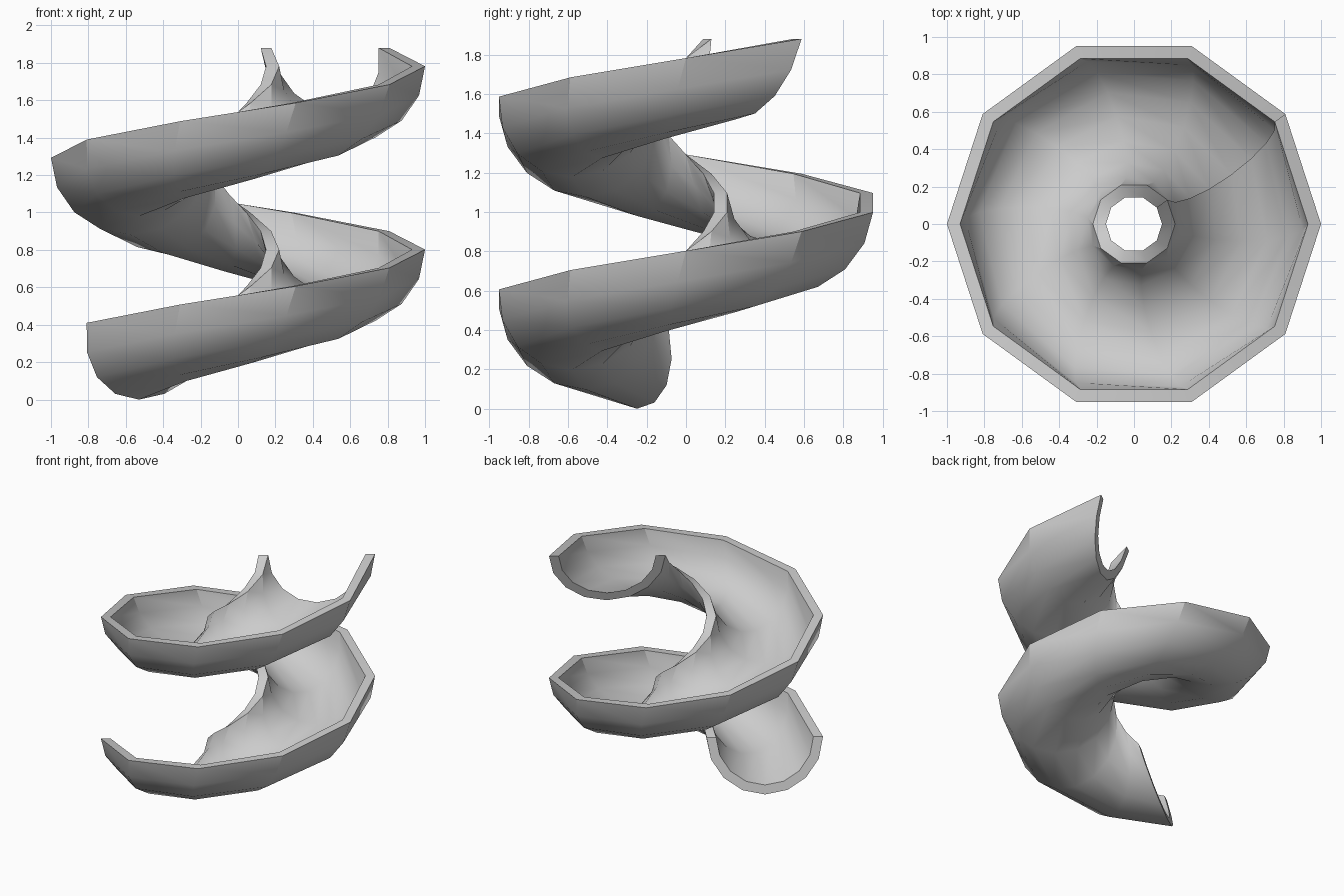
import bpy, bmesh
from math import sin, cos, pi, radians

cube = bpy.data.objects.get("Cube")
if cube:
    bpy.data.objects.remove(cube, do_unlink=True)

STEPS = 15                 # decagonal helix, one and a half turns
STEP_ANGLE = radians(36)
STEP_RISE = 0.098
START = radians(216)
RIM_Z = 0.41               # rim height at the lower end
CENTRE = 0.575             # radius of the trough's centre line
TILT = radians(15)         # lean of the half-round section along the path
ARC = 8                    # sides of the half-round section
OUTER, INNER = 0.425, 0.355

grey = bpy.data.materials.new("light_grey")
grey.use_nodes = True
colour = (0.6, 0.6, 0.6, 1)
grey.diffuse_color = colour
grey.node_tree.nodes["Principled BSDF"].inputs["Base Color"].default_value = colour


def section_point(radius, i, step):
    """Point i of a tilted half circle placed at one step of the helix."""
    a = pi * i / ARC
    r = CENTRE + radius * cos(a)
    depth = radius * sin(a)
    back = depth * sin(TILT)
    t = START + step * STEP_ANGLE
    return (r * cos(t) + back * sin(t),
            r * sin(t) - back * cos(t),
            RIM_Z + step * STEP_RISE - depth * cos(TILT))


bm = bmesh.new()

# Closed U-shaped sections: outside arc, then inside arc back again
sections = []
for s in range(STEPS + 1):
    points = [section_point(OUTER, i, s) for i in range(ARC + 1)]
    points += [section_point(INNER, i, s) for i in reversed(range(ARC + 1))]
    sections.append([bm.verts.new(p) for p in points])

# Walls and rims between neighbouring sections
count = len(sections[0])
for a, b in zip(sections, sections[1:]):
    for i in range(count):
        j = (i + 1) % count
        bm.faces.new((a[i], a[j], b[j], b[i]))

# Thickness at both open ends
for ring in (sections[0], sections[-1]):
    for i in range(ARC):
        bm.faces.new((ring[i], ring[i + 1], ring[-2 - i], ring[-1 - i]))

bmesh.ops.recalc_face_normals(bm, faces=bm.faces)
mesh = bpy.data.meshes.new("spiral_slide")
bm.to_mesh(mesh)
bm.free()
mesh.materials.append(grey)

slide = bpy.data.objects.new("spiral_slide", mesh)
bpy.context.collection.objects.link(slide)
bpy.ops.object.select_all(action='DESELECT')
slide.select_set(True)
bpy.context.view_layer.objects.active = slide
bpy.ops.object.shade_smooth_by_angle(angle=radians(30))
